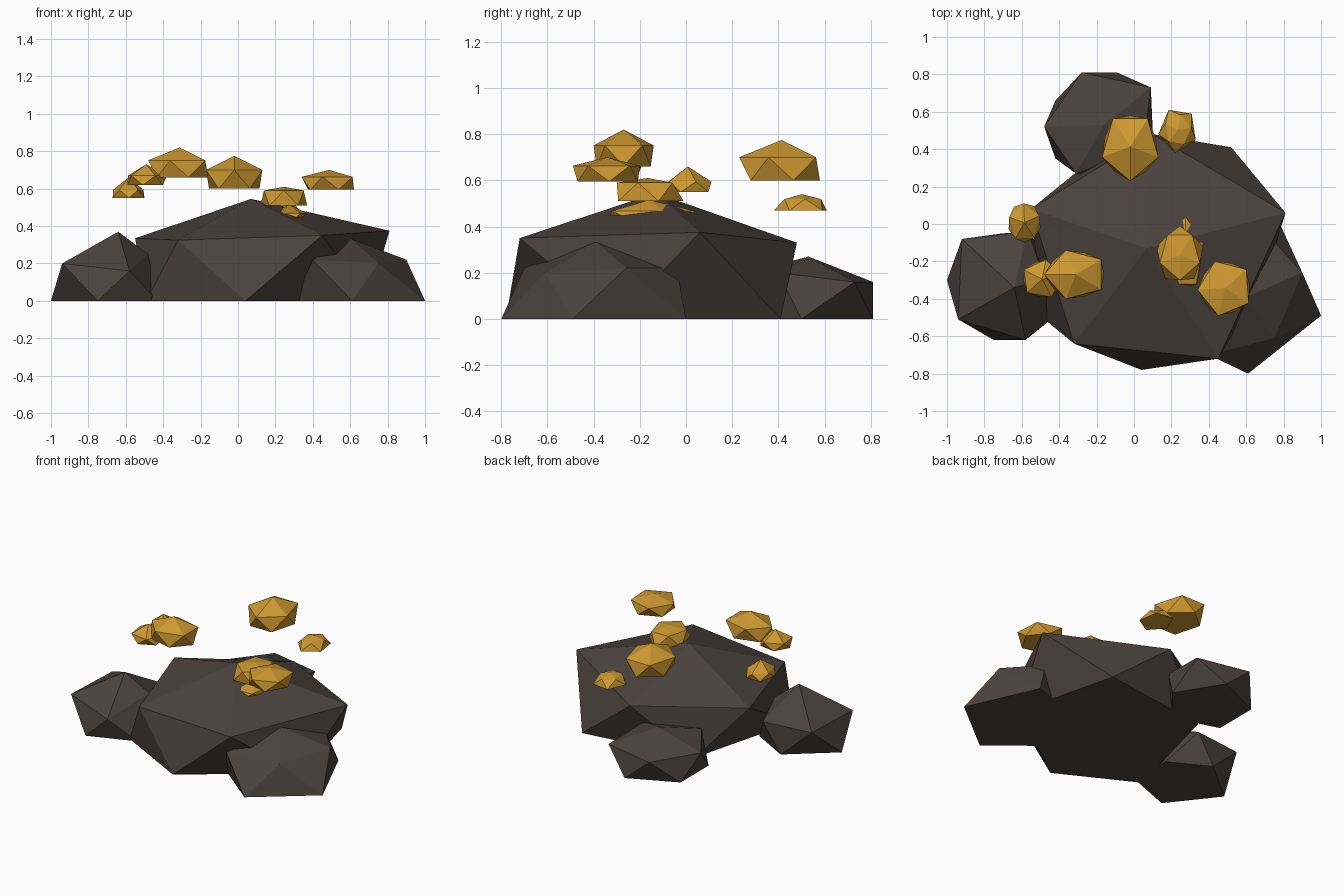
import bpy
import bmesh
from math import cos, sin, radians
from mathutils import Vector

default_cube = bpy.data.objects.get("Cube")
if default_cube:
    bpy.data.objects.remove(default_cube, do_unlink=True)


def make_material(name, colour):
    mat = bpy.data.materials.new(name)
    mat.use_nodes = True
    mat.diffuse_color = (*colour, 1)
    shader = next(n for n in mat.node_tree.nodes if n.type == "BSDF_PRINCIPLED")
    shader.inputs["Base Color"].default_value = (*colour, 1)
    shader.inputs["Roughness"].default_value = 0.8
    return mat


stone = make_material("dark brown stone", (0.07, 0.055, 0.048))
gold = make_material("gold ore", (0.62, 0.32, 0.03))


def faceted_hull(name, points, material):
    """Wrap the points in a flat-shaded convex shell."""
    bm = bmesh.new()
    verts = [bm.verts.new(p) for p in points]
    hull = bmesh.ops.convex_hull(bm, input=verts)
    unused = {v for v in hull["geom_interior"] + hull["geom_unused"]
              if isinstance(v, bmesh.types.BMVert)}
    bmesh.ops.delete(bm, geom=list(unused), context="VERTS")
    bmesh.ops.recalc_face_normals(bm, faces=bm.faces)
    mesh = bpy.data.meshes.new(name)
    bm.to_mesh(mesh)
    bm.free()
    mesh.materials.append(material)
    obj = bpy.data.objects.new(name, mesh)
    bpy.context.collection.objects.link(obj)
    return obj


def boulder(name, apex, shoulder, foot):
    """Peak, a ring of shoulder corners and a ring of ground corners."""
    ground = [(x, y, 0) for x, y in foot]
    return faceted_hull(name, [apex, *shoulder, *ground], stone)


def nugget(name, low, high, spin=0, ring_height=0.5, ring=1.0, base=0.9, lean=(0, 0)):
    """Five-sided flat-bottomed dome fitted between two opposite corners."""
    points = [Vector((*lean, 1))]
    for i in range(5):
        a = radians(spin + 72 * i)
        b = a + radians(36)
        points.append(Vector((ring * cos(a), ring * sin(a), ring_height)))
        points.append(Vector((base * cos(b), base * sin(b), 0)))
    for axis in range(3):
        values = [p[axis] for p in points]
        start, span = min(values), max(values) - min(values)
        for p in points:
            p[axis] = low[axis] + (p[axis] - start) / span * (high[axis] - low[axis])
    return faceted_hull(name, points, gold)


# Large central boulder
boulder("main_boulder", (0.07, -0.13, 0.545),
        [(0.81, 0.06, 0.375), (0.1, 0.48, 0.33), (-0.55, 0.08, 0.335),
         (-0.32, -0.64, 0.325), (0.45, -0.72, 0.35)],
        [(0.52, 0.41), (-0.28, 0.3), (-0.49, -0.5), (0.04, -0.78), (0.7, -0.3)])

# Smaller boulders leaning against it
boulder("front_left_boulder", (0.6, -0.39, 0.335),
        [(0.9, -0.26, 0.22), (0.75, -0.61, 0.2), (0.4, -0.7, 0.22),
         (0.38, -0.3, 0.24), (0.7, -0.04, 0.22)],
        [(1, -0.49), (0.61, -0.8), (0.3, -0.55), (0.5, -0.1), (0.78, 0)])
boulder("right_boulder", (-0.64, -0.34, 0.37),
        [(-0.94, -0.51, 0.2), (-0.58, -0.62, 0.16), (-0.48, -0.3, 0.25),
         (-0.57, -0.04, 0.2), (-0.92, -0.08, 0.2)],
        [(-1, -0.3), (-0.75, -0.62), (-0.43, -0.5), (-0.43, -0.2), (-0.7, -0.05)])
boulder("back_boulder", (-0.16, 0.53, 0.27),
        [(-0.28, 0.81, 0.16), (0.09, 0.73, 0.16), (0.05, 0.4, 0.2),
         (-0.31, 0.27, 0.2), (-0.48, 0.52, 0.17)],
        [(-0.09, 0.81), (0.1, 0.5), (-0.1, 0.25), (-0.42, 0.35), (-0.42, 0.66)])

# Gold nuggets hovering over the boulders
nugget("right_large_nugget", (-0.48, -0.4, 0.66), (-0.16, -0.14, 0.82), spin=36, ring_height=0.57)
nugget("right_medium_nugget", (-0.59, -0.39, 0.62), (-0.38, -0.19, 0.73), spin=80, ring_height=0.45)
nugget("right_small_nugget", (-0.67, -0.1, 0.55), (-0.5, 0.11, 0.66), spin=20, ring_height=0.4, base=1.05)
nugget("back_large_nugget", (-0.17, 0.23, 0.6), (0.13, 0.58, 0.775), spin=54, ring_height=0.57)
nugget("back_small_nugget", (0.13, 0.38, 0.47), (0.33, 0.61, 0.54), spin=10, ring_height=0.7, ring=0.75, base=1.1)
nugget("left_large_nugget", (0.34, -0.49, 0.595), (0.62, -0.2, 0.7), spin=40, ring_height=0.65)
nugget("left_medium_nugget", (0.12, -0.3, 0.51), (0.37, -0.01, 0.61), spin=54, ring_height=0.8, ring=0.85, base=1)
nugget("embedded_nugget", (0.18, -0.34, 0.42), (0.37, 0.04, 0.515), spin=90, ring_height=0.5)
